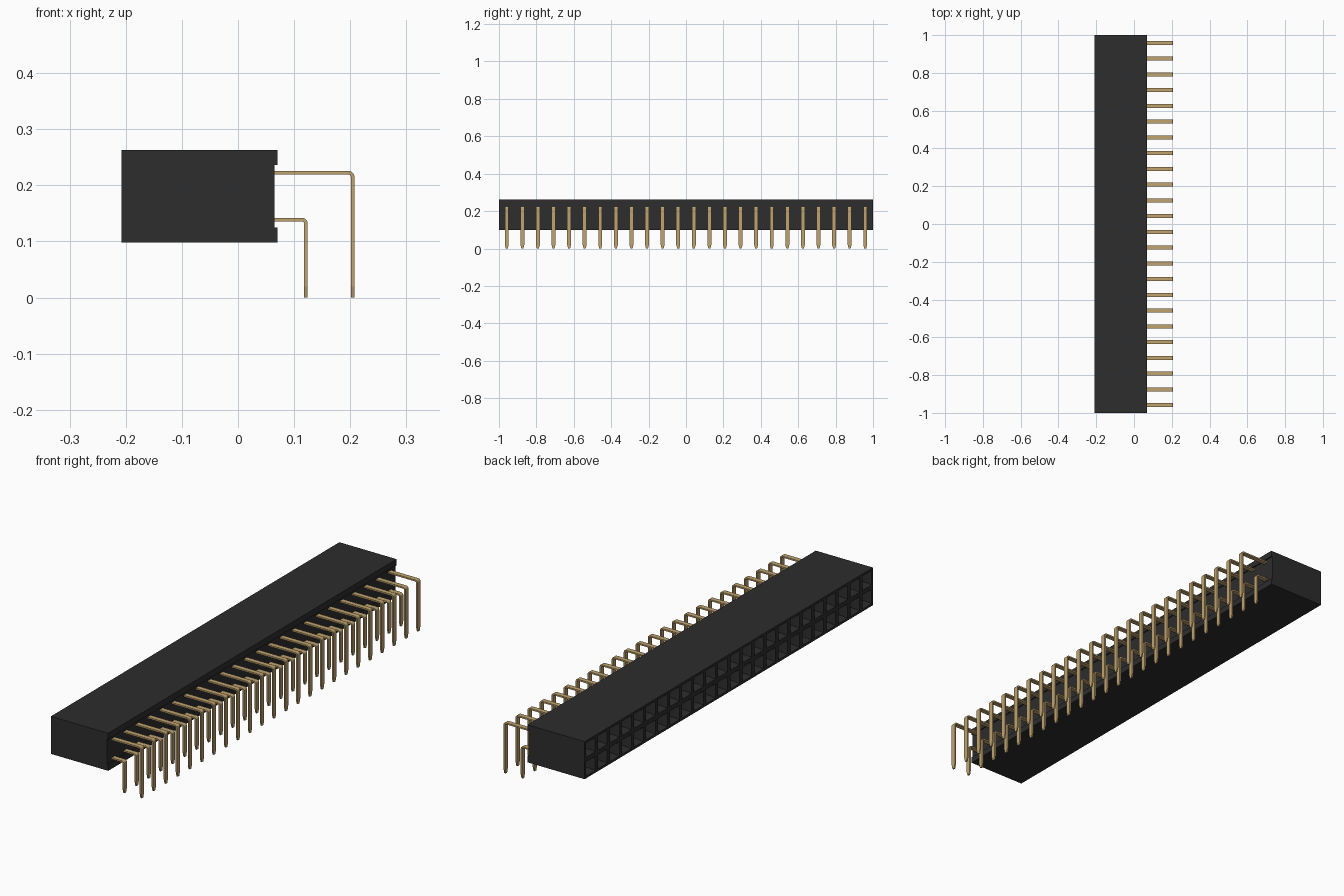
import bpy, bmesh, math
from mathutils import Matrix, Vector

if "Cube" in bpy.data.objects:
    bpy.data.objects.remove(bpy.data.objects["Cube"])

COLUMNS = 24
PITCH = 2 / COLUMNS
X_FRONT, X_REAR, X_LIP = -0.208, 0.065, 0.07
Z_LOW, Z_HIGH = 0.098, 0.263
Z_MID = (Z_LOW + Z_HIGH) / 2
PIN_T, PIN_W = 0.0065, 0.021


def material(name, colour, roughness):
    m = bpy.data.materials.new(name)
    m.use_nodes = True
    m.diffuse_color = colour
    bsdf = m.node_tree.nodes["Principled BSDF"]
    bsdf.inputs["Base Color"].default_value = colour
    bsdf.inputs["Roughness"].default_value = roughness
    return m


black = material("black plastic", (0.026, 0.026, 0.026, 1), 0.6)
gold = material("gold metal", (0.53, 0.37, 0.16, 1), 0.5)


def finish(bm, name, mat):
    bmesh.ops.recalc_face_normals(bm, faces=bm.faces[:])
    mesh = bpy.data.meshes.new(name)
    bm.to_mesh(mesh)
    bm.free()
    mesh.materials.append(mat)
    obj = bpy.data.objects.new(name, mesh)
    bpy.context.collection.objects.link(obj)
    return obj


def box(bm, lo, hi):
    lo, hi = Vector(lo), Vector(hi)
    bmesh.ops.create_cube(bm, size=1, matrix=Matrix.Translation((lo + hi) / 2)
                          @ Matrix.Diagonal((*(hi - lo), 1)))


def repeat_along_y(obj):
    arr = obj.modifiers.new("columns", 'ARRAY')
    arr.count = COLUMNS
    arr.use_relative_offset = False
    arr.use_constant_offset = True
    arr.constant_offset_displace = (0, PITCH, 0)


# Housing: gridded mating face, pulled back into a block
bm = bmesh.new()
bmesh.ops.create_grid(bm, x_segments=COLUMNS, y_segments=2, size=1)
for v in bm.verts:
    v.co = (X_FRONT, -v.co.x, Z_MID + v.co.y * (Z_HIGH - Z_LOW) / 2)
bm.normal_update()
cells = bm.faces[:]
rim = [e for e in bm.edges if e.is_boundary]
ext = bmesh.ops.extrude_edge_only(bm, edges=rim)["geom"]
for v in ext:
    if isinstance(v, bmesh.types.BMVert):
        v.co.x = X_REAR
bmesh.ops.contextual_create(bm, geom=[e for e in ext if isinstance(e, bmesh.types.BMEdge)])

# Sockets: square opening, tapered lead-in, deep hole
bm.normal_update()
bmesh.ops.inset_individual(bm, faces=cells, thickness=0.014)
bmesh.ops.inset_individual(bm, faces=cells, thickness=0.011, depth=-0.018)
holes = bmesh.ops.extrude_discrete_faces(bm, faces=cells)["faces"]
bmesh.ops.translate(bm, vec=(0.2, 0, 0), verts=list({v for f in holes for v in f.verts}))
finish(bm, "housing", black)

# Rear lips along the top and bottom edges
for name, z0, z1 in (("bottom_lip", Z_LOW, 0.125), ("top_lip", 0.236, Z_HIGH)):
    bm = bmesh.new()
    box(bm, (X_REAR, -1, z0), (X_LIP, 1, z1))
    finish(bm, name, black)


# Flat right-angle pins with tapered tips
def pin_row(name, z_row, x_drop):
    r = 0.007
    cx, cz = x_drop - r, z_row - r
    sections = [(X_REAR - 0.01, z_row, 0, PIN_W)]
    for i in range(6):
        a = math.pi / 2 * i / 5
        sections.append((cx + r * math.sin(a), cz + r * math.cos(a), a, PIN_W))
    sections += [(x_drop, 0.02, math.pi / 2, PIN_W), (x_drop, 0, math.pi / 2, PIN_W / 2)]
    y0 = -1 + PITCH / 2
    bm = bmesh.new()
    rings = []
    for x, z, a, w in sections:
        nx, nz = math.sin(a) * PIN_T / 2, math.cos(a) * PIN_T / 2
        rings.append([bm.verts.new((x + s * nx, y0 + t * w / 2, z + s * nz))
                      for s, t in ((1, -1), (1, 1), (-1, 1), (-1, -1))])
    for p, q in zip(rings, rings[1:]):
        for i in range(4):
            j = (i + 1) % 4
            bm.faces.new((p[i], p[j], q[j], q[i]))
    bm.faces.new(rings[0])
    bm.faces.new(rings[-1][::-1])
    repeat_along_y(finish(bm, name + "_pins", gold))

    # Pair of spring leaves inside each socket
    bm = bmesh.new()
    for s in (-1, 1):
        z = z_row + s * 0.011
        box(bm, (-0.17, y0 - PIN_W / 2, z - 0.002), (0, y0 + PIN_W / 2, z + 0.002))
    repeat_along_y(finish(bm, name + "_contacts", gold))


pin_row("upper", Z_MID + PITCH / 2, 0.2043)
pin_row("lower", Z_MID - PITCH / 2, 0.121)
